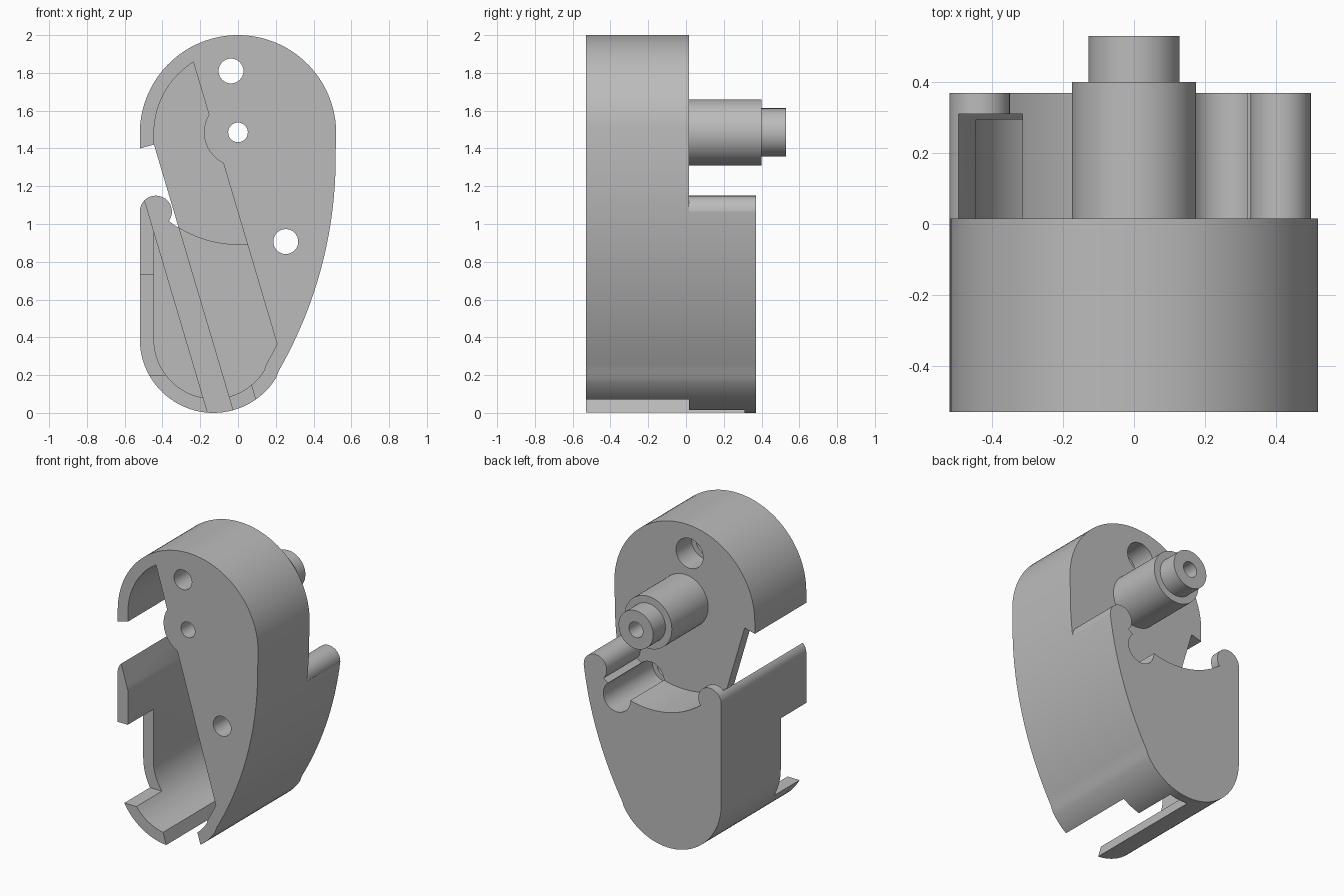
import bpy, bmesh, math

if "Cube" in bpy.data.objects:
    bpy.data.objects.remove(bpy.data.objects["Cube"])

BACK, FRONT, MID = 0.37, -0.53, 0.015   # main depth planes
K = -0.297                              # slant of the diagonal slot
PIN = (0.0, 1.485)

gray = bpy.data.materials.new("plain gray")
gray.diffuse_color = (0.5, 0.5, 0.5, 1)
gray.use_nodes = True
gray.node_tree.nodes["Principled BSDF"].inputs["Base Color"].default_value = gray.diffuse_color


def arc(cx, cz, r, a0, a1, n):
    return [(cx + r * math.cos(math.radians(a0 + (a1 - a0) * i / n)),
             cz + r * math.sin(math.radians(a0 + (a1 - a0) * i / n))) for i in range(n + 1)]


def outline(t):
    """Teardrop side profile, inset by t."""
    return (arc(0, 1.48, 0.52 - t, 180, 4, 40)
            + arc(-1.743, 1.35, 2.26 - t, 0, -30, 24)
            + arc(-0.13, 0.39, 0.39 - t, -32, -180, 36))


def prism(name, pts, y0, y1):
    bm = bmesh.new()
    face = bm.faces.new([bm.verts.new((x, y0, z)) for x, z in pts])
    ext = bmesh.ops.extrude_face_region(bm, geom=[face])
    for v in ext["geom"]:
        if isinstance(v, bmesh.types.BMVert):
            v.co.y = y1
    bmesh.ops.recalc_face_normals(bm, faces=bm.faces)
    me = bpy.data.meshes.new(name)
    bm.to_mesh(me)
    bm.free()
    me.materials.append(gray)
    ob = bpy.data.objects.new(name, me)
    bpy.context.collection.objects.link(ob)
    return ob


def disc(name, c, r, y0, y1, n=64):
    return prism(name, arc(c[0], c[1], r, 0, 360 - 360 / n, n - 1), y0, y1)


def combine(ob, others, op="DIFFERENCE"):
    """Apply a boolean with each tool, then remove the tool."""
    for tool in others:
        mod = ob.modifiers.new("bool", "BOOLEAN")
        mod.operation, mod.object, mod.solver = op, tool, "EXACT"
        bpy.context.view_layer.update()
        dg = bpy.context.evaluated_depsgraph_get()
        me = bpy.data.meshes.new_from_object(ob.evaluated_get(dg))
        ob.modifiers.clear()
        ob.data = me
        bpy.data.objects.remove(tool)
    return ob


def slant(x0, z):
    return (x0 + K * z, z)


A, B, C, D = -0.16, -0.023, 0.315, 0.114   # slant lines at z = 0


def cavity(y1, deep):
    """Hollow left of line C, leaving a boss round the pin."""
    cut = prism("cavity_cutter", outline(0.075), -0.7, y1)
    keep = [prism("keep", [slant(C, -0.2), slant(C, 2.2), (1, 2.2), (1, -0.2)], -0.8, 0.6),
            disc("keep_boss", PIN, 0.18, -0.8, 0.6)]
    if deep:
        keep.append(disc("keep_floor", PIN, 0.595, -0.8, 0.6, 128))
    return combine(cut, keep)


# Front housing: thin floor above, open to the left and at the bottom
housing = prism("housing", outline(0), FRONT, MID)
opening = prism("opening", [(-0.8, 1.326), (-0.445, 1.42), slant(B, 1.41), slant(B, 0.3),
                            slant(D, 0.3), slant(D, -0.1), (-0.8, -0.1)], -0.7, 0.2)
combine(housing, [opening, cavity(-0.06, False), cavity(0.295, True)])

# Lower shell: back plate and left wall with rounded lips
shell = prism("lower_shell", outline(0), FRONT, BACK)
combine(shell, [prism("top_cut", [(-1, 1.065), (1, 1.065), (1, 2.3), (-1, 2.3)], -0.8, 0.6),
                disc("arc_cut", PIN, 0.595, -0.8, 0.6, 128)])
combine(shell, [disc("lip", (x, 1.065), 0.085, FRONT, BACK, 48) for x in (-0.435, 0.413)], "UNION")
combine(shell, [
    prism("front_cut", [slant(A, -0.1), slant(A, 1.4), (1, 1.4), (1, -0.1)], -0.7, MID),
    prism("slot", [slant(A, -0.1), slant(A, 1.4), slant(B, 1.4), slant(B, -0.1)], -0.7, 0.31),
    cavity(0.295, True),
    prism("window", [(-0.7, 0.2), (-0.3, 0.2), (-0.3, 0.73), (-0.7, 0.73)], -0.7, -0.26)])

# Stepped pin on the back
shaft = disc("shaft", PIN, 0.175, -0.03, 0.40)
tip = disc("shaft_tip", PIN, 0.128, -0.02, 0.53)
combine(housing, [shell, shaft, tip], "UNION")

# Screw holes with counterbores, and the pin bore
holes = [disc("pin_bore", PIN, 0.052, -0.8, 0.8, 32)]
for c in ((-0.037, 1.81), (0.253, 0.907)):
    holes += [disc("screw_hole", c, 0.066, -0.8, 0.8, 32),
              disc("counterbore", c, 0.1, -0.15, 0.8, 40)]
combine(housing, holes)

# Smooth curved sides, sharp edges
bpy.context.view_layer.objects.active = housing
housing.select_set(True)
bpy.ops.object.shade_smooth_by_angle(angle=math.radians(25))
